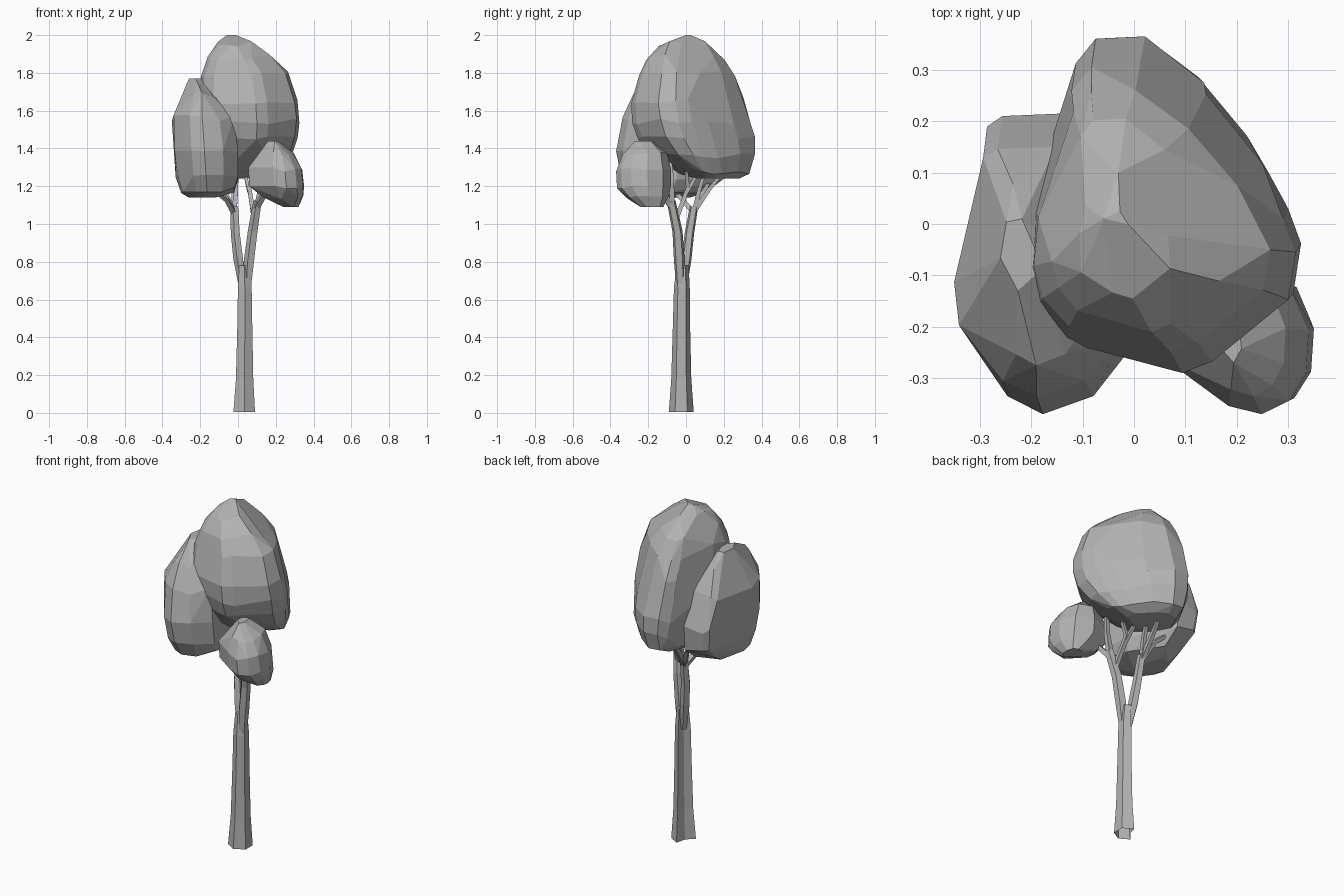
import bpy, bmesh, math, random
from mathutils import Vector

random.seed(4)
grey = bpy.data.materials.new("plain grey")
grey.diffuse_color = (0.45, 0.45, 0.45, 1)


def finish(name, bm):
    bmesh.ops.recalc_face_normals(bm, faces=bm.faces)
    me = bpy.data.meshes.new(name)
    bm.to_mesh(me)
    bm.free()
    me.materials.append(grey)
    ob = bpy.data.objects.new(name, me)
    bpy.context.collection.objects.link(ob)


def leaf_mass(name, plan, rings, jitter=0.006):
    """Plan outline stretched to each ring's (z, x0, x1, y0, y1), wrapped in a faceted hull."""
    xs, ys = [p[0] for p in plan], [p[1] for p in plan]
    bm = bmesh.new()
    for i, (z, x0, x1, y0, y1) in enumerate(rings):
        for x, y in plan:
            u = (x - min(xs)) / (max(xs) - min(xs))
            v = (y - min(ys)) / (max(ys) - min(ys))
            dz = random.uniform(-3, 3) * jitter if 0 < i < len(rings) - 1 else 0
            bm.verts.new((x0 + u * (x1 - x0), y0 + v * (y1 - y0), z + dz))
    res = bmesh.ops.convex_hull(bm, input=bm.verts)
    junk = {g for g in res["geom_interior"] + res["geom_unused"]
            if isinstance(g, bmesh.types.BMVert)}
    bmesh.ops.delete(bm, geom=list(junk), context='VERTS')
    # merge small facets into broader flat planes
    bmesh.ops.remove_doubles(bm, verts=bm.verts, dist=0.03)
    bmesh.ops.dissolve_limit(bm, angle_limit=math.radians(9), verts=bm.verts, edges=bm.edges)
    finish(name, bm)


def limb(name, path, sides=5, groove=1.0, cap=True):
    """Tapered tube through (x, y, z, radius) points; groove pulls one side inward."""
    bm = bmesh.new()
    pts = [Vector(p[:3]) for p in path]
    loops = []
    for i, p in enumerate(path):
        d = (pts[min(i + 1, len(pts) - 1)] - pts[max(i - 1, 0)]).normalized()
        a = Vector((1, 0, 0))
        a = (a - d * a.dot(d)).normalized()
        b = d.cross(a)
        loop = []
        for k in range(sides):
            t = 2 * math.pi * (k + 0.5) / sides
            r = p[3] * (groove if k == 2 else 1)
            loop.append(bm.verts.new(pts[i] + (a * math.cos(t) + b * math.sin(t)) * r))
        loops.append(loop)
    for lo, hi in zip(loops, loops[1:]):
        for k in range(sides):
            n = (k + 1) % sides
            bm.faces.new((lo[k], lo[n], hi[n], hi[k]))
    if cap:
        bm.faces.new(loops[-1])
    finish(name, bm)


# Large main crown, its underside rising toward the front
leaf_mass("main_crown",
          [(-.08, .36), (.02, .365), (.14, .27), (.25, .13), (.30, .04), (.325, -.03),
           (.31, -.13), (.16, -.26), (.10, -.285), (-.01, -.255), (-.13, -.22),
           (-.19, -.15), (-.21, -.07), (-.2, .05), (-.165, .19), (-.12, .31)],
          [(1.24, -.12, .14, .05, .28), (1.28, -.155, .225, -.06, .335),
           (1.36, -.18, .285, -.17, .365), (1.45, -.20, .315, -.255, .365),
           (1.54, -.21, .325, -.285, .345), (1.65, -.21, .315, -.29, .31),
           (1.79, -.195, .265, -.25, .26), (1.88, -.16, .175, -.21, .205),
           (1.95, -.11, .075, -.145, .10), (2.00, -.06, -.01, -.01, .03)])

# Left crown, sloping away toward the back
leaf_mass("left_crown",
          [(-.35, -.10), (-.34, -.20), (-.25, -.33), (-.18, -.365), (-.08, -.33),
           (.0, -.23), (.0, -.05), (-.14, .215), (-.26, .21), (-.29, .19), (-.31, .03)],
          [(1.14, -.26, -.12, -.20, .02), (1.18, -.30, -.02, -.29, .10),
           (1.25, -.33, .0, -.345, .20), (1.38, -.345, .0, -.37, .215),
           (1.56, -.35, -.02, -.335, .15), (1.68, -.285, -.09, -.275, .08),
           (1.77, -.26, -.19, -.13, .01)])

# Small right crown
leaf_mass("right_crown",
          [(.345, -.21), (.34, -.29), (.31, -.34), (.26, -.365), (.20, -.35), (.08, -.26),
           (.10, -.13), (.22, -.09), (.31, -.13)],
          [(1.09, .24, .32, -.24, -.12), (1.14, .13, .345, -.32, -.09),
           (1.20, .06, .35, -.365, -.08), (1.29, .055, .34, -.37, -.08),
           (1.37, .10, .295, -.335, -.10), (1.44, .16, .21, -.27, -.17)], 0.004)

# Flared, grooved trunk, open at the base
limb("trunk", [(.033, -.025, .005, .066), (.035, -.025, .18, .053),
               (.036, -.024, .45, .046), (.036, -.022, .66, .042),
               (.034, -.018, .78, .032)], 6, 0.25)

# Two main stems
limb("right_stem", [(.05, -.03, .66, .022), (.06, -.035, .80, .030),
                    (.08, -.045, .96, .028), (.105, -.078, 1.12, .024)])
limb("left_stem", [(.026, -.015, .66, .020), (.003, .003, .82, .028),
                   (-.012, .018, .95, .026), (-.018, .042, 1.09, .023)])

# Branches reaching into the crowns
branches = [
    [(.10, -.075, 1.09, .021), (.14, -.13, 1.16, .017), (.21, -.20, 1.18, .012)],
    [(.10, -.075, 1.09, .021), (.125, -.075, 1.22, .017), (.12, -.085, 1.38, .011)],
    [(.085, -.05, 1.03, .018), (.06, .01, 1.19, .015), (.09, .0, 1.31, .010)],
    [(.06, .005, 1.17, .014), (.045, .04, 1.23, .012), (.03, .07, 1.30, .010)],
    [(-.02, .04, 1.06, .019), (-.06, -.02, 1.13, .016), (-.15, -.09, 1.20, .011)],
    [(-.02, .045, 1.07, .018), (-.07, .09, 1.17, .014), (-.17, .15, 1.26, .011)],
    [(-.02, .045, 1.07, .019), (-.01, .07, 1.18, .015), (-.005, .11, 1.31, .011)],
    [(-.02, .045, 1.07, .019), (-.025, .12, 1.18, .015), (-.02, .20, 1.28, .010)],
]
for i, path in enumerate(branches):
    limb(f"branch_{i + 1}", path, 4)
